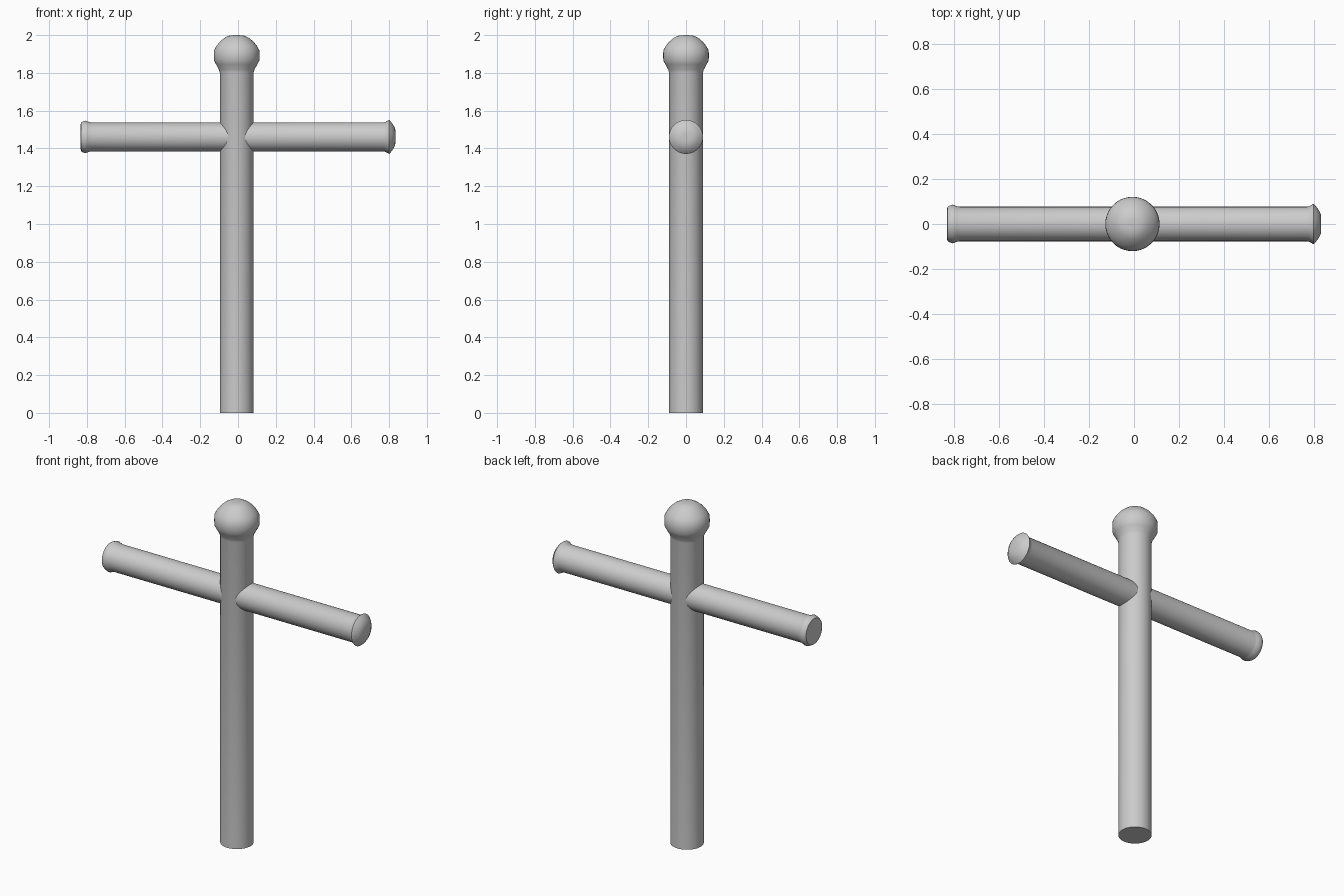
import bpy, bmesh, math
from mathutils import Matrix

if "Cube" in bpy.data.objects:
    bpy.data.objects.remove(bpy.data.objects["Cube"])

SEGMENTS = 40


def lathe(name, profile, matrix):
    """Revolve (radius, height) points about local z, closing both ends."""
    bm = bmesh.new()
    rings = []
    for r, h in profile:
        rings.append([bm.verts.new((r * math.cos(2 * math.pi * i / SEGMENTS),
                                    r * math.sin(2 * math.pi * i / SEGMENTS), h))
                      for i in range(SEGMENTS)])
    for a, b in zip(rings, rings[1:]):
        for i in range(SEGMENTS):
            j = (i + 1) % SEGMENTS
            bm.faces.new((a[i], a[j], b[j], b[i]))
    bm.faces.new(rings[0][::-1])
    bm.faces.new(rings[-1])
    bm.transform(matrix)
    bmesh.ops.recalc_face_normals(bm, faces=bm.faces)
    mesh = bpy.data.meshes.new(name)
    bm.to_mesh(mesh)
    bm.free()
    obj = bpy.data.objects.new(name, mesh)
    bpy.context.collection.objects.link(obj)
    bpy.ops.object.select_all(action='DESELECT')
    obj.select_set(True)
    bpy.context.view_layer.objects.active = obj
    bpy.ops.object.shade_smooth_by_angle(angle=math.radians(42))
    return obj


# Upright post with a rounded knob flaring out at the top
post_profile = [(0.089, 0.0), (0.089, 1.80), (0.094, 1.817), (0.109, 1.845),
                (0.120, 1.865), (0.121, 1.892), (0.120, 1.919), (0.107, 1.943),
                (0.090, 1.964), (0.068, 1.983), (0.045, 1.996), (0.022, 1.999),
                (0.002, 2.0)]
lathe("upright_post", post_profile, Matrix.Translation((-0.007, 0, 0)))

# Crossbar: blunt lip on the left end, domed lip on the right end
bar_profile = [(0.046, -0.834), (0.075, -0.832), (0.081, -0.823), (0.086, -0.808),
               (0.079, -0.788), (0.077, -0.778),
               (0.077, 0.774), (0.080, 0.782), (0.090, 0.800), (0.083, 0.808),
               (0.064, 0.822), (0.045, 0.832), (0.020, 0.834)]
lathe("crossbar", bar_profile,
      Matrix.Translation((0, 0, 1.461)) @ Matrix.Rotation(math.pi / 2, 4, 'Y'))
